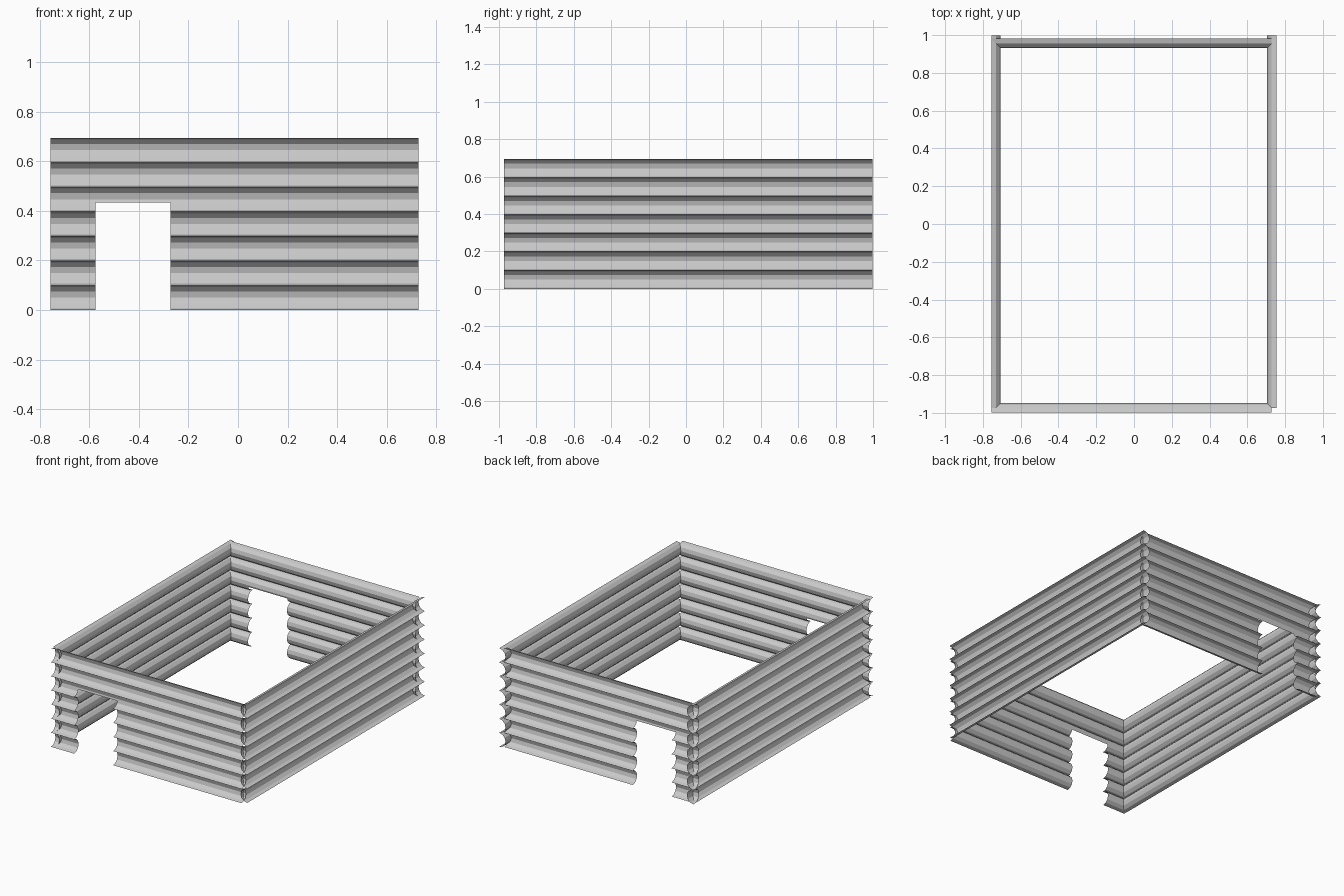
import bpy, bmesh, math
from mathutils import Vector

if "Cube" in bpy.data.objects:
    bpy.data.objects.remove(bpy.data.objects["Cube"])

ROWS, SEG = 7, 6            # log courses, facets per half-round
PITCH = 0.0991
R = PITCH / 2
X0, X1 = -0.755, 0.727      # extent of front and back walls
Y0, Y1 = -0.974, 0.998      # extent of side walls
DOOR = (-0.575, -0.272, 0.434)


def profile():
    # stacked half-round scallops: (depth towards the room, height)
    pts = [(0, 0)]
    for row in range(ROWS):
        for k in range(1, SEG + 1):
            a = math.pi * k / SEG
            pts.append((R * math.sin(a), row * PITCH + R * (1 - math.cos(a))))
    return pts


def cut_door(bm):
    xa, xb, top = DOOR
    for co, no in (((xa, 0, 0), (1, 0, 0)), ((xb, 0, 0), (1, 0, 0)),
                   ((0, 0, top), (0, 0, 1))):
        bmesh.ops.bisect_plane(bm, geom=bm.verts[:] + bm.edges[:] + bm.faces[:],
                               plane_co=co, plane_no=no)
    hole = [f for f in bm.faces
            if xa < f.calc_center_median().x < xb and f.calc_center_median().z < top]
    bmesh.ops.delete(bm, geom=hole, context='FACES')


def wall(name, place, outward, lo, hi, door=False):
    # place(t, depth) maps length and depth to x, y
    bm = bmesh.new()
    pairs = [[bm.verts.new((*place(t, d), z)) for t in (lo, hi)] for d, z in profile()]
    for a, b in zip(pairs, pairs[1:]):
        f = bm.faces.new((a[0], a[1], b[1], b[0]))
        f.normal_update()
        if f.normal.dot(Vector(outward)) < 0:
            f.normal_flip()
    if door:
        cut_door(bm)
    me = bpy.data.meshes.new(name)
    bm.to_mesh(me)
    bm.free()
    bpy.context.collection.objects.link(bpy.data.objects.new(name, me))


# front and back walls, each with the doorway
wall("front_wall", lambda t, d: (t, -0.998 + d), (0, -1, 0), X0, X1, True)
wall("back_wall", lambda t, d: (t, 0.981 - d), (0, 1, 0), X0, X1, True)
# side walls
wall("left_wall", lambda t, d: (-0.755 + d, t), (-1, 0, 0), Y0, Y1)
wall("right_wall", lambda t, d: (0.754 - d, t), (1, 0, 0), Y0, Y1)
